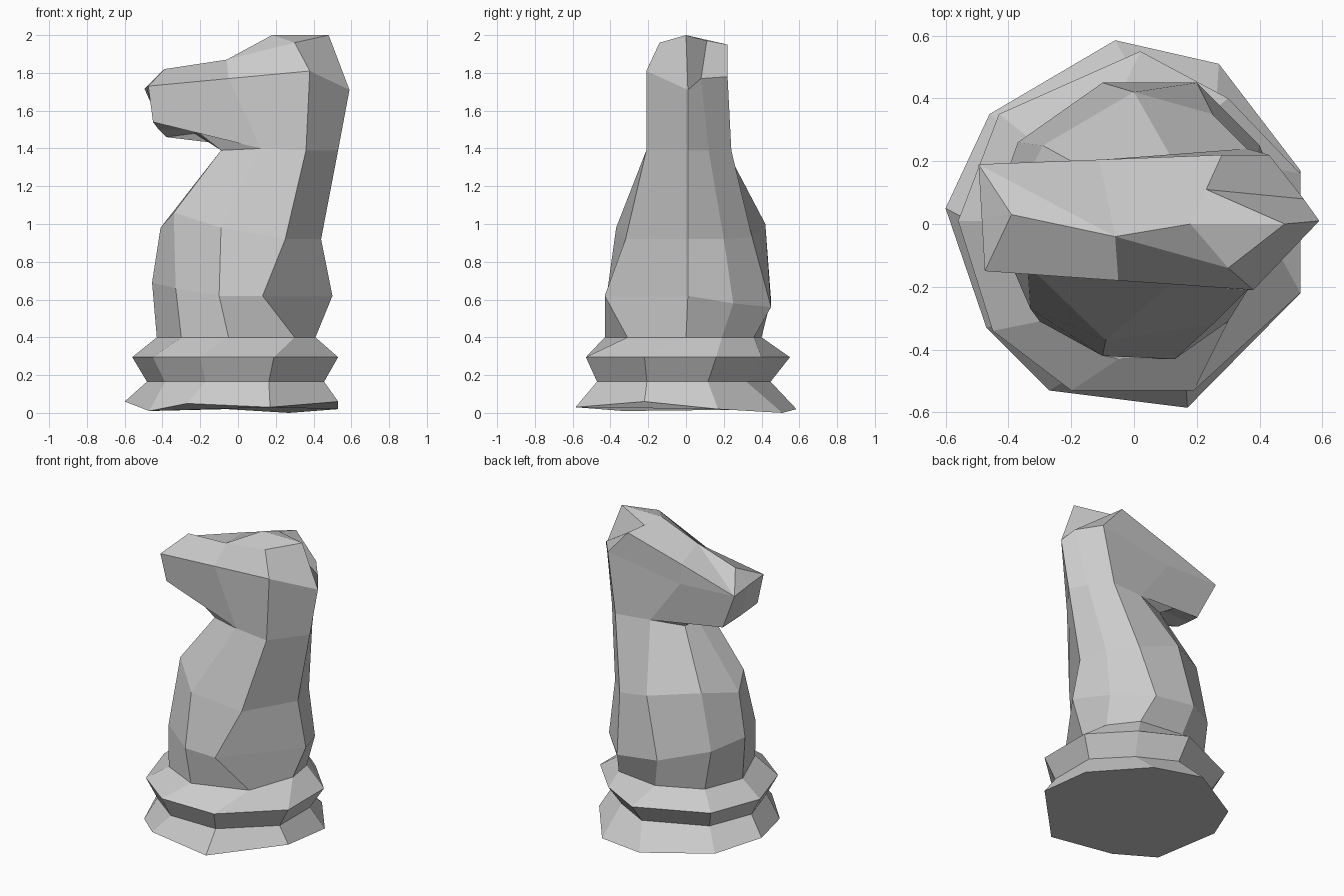
import bpy
import bmesh

if "Cube" in bpy.data.objects:
    bpy.data.objects.remove(bpy.data.objects["Cube"])


def loft(name, rings, cap_bottom=False):
    """Skin a stack of 9-sided rings; repeated points collapse to shared corners."""
    bm = bmesh.new()
    cache = {}

    def corner(p):
        key = tuple(round(c, 3) for c in p)
        if key not in cache:
            cache[key] = bm.verts.new(key)
        return cache[key]

    loops = [[corner(p) for p in ring] for ring in rings]
    for low, high in zip(loops, loops[1:]):
        for i in range(len(low)):
            j = (i + 1) % len(low)
            quad = list(dict.fromkeys((low[i], low[j], high[j], high[i])))
            if len(quad) > 2 and bm.faces.get(quad) is None:
                bm.faces.new(quad)
    if cap_bottom:
        bm.faces.new(loops[0][::-1])
    mesh = bpy.data.meshes.new(name)
    bm.to_mesh(mesh)
    bm.free()
    obj = bpy.data.objects.new(name, mesh)
    bpy.context.collection.objects.link(obj)
    return obj


def swap(ring, changes):
    """Copy a ring with some of its points moved."""
    return [changes.get(i, p) for i, p in enumerate(ring)]


def level(outline, z, sx=1, sy=1, dx=0, dy=0):
    """Lift a flat outline to a height, scaled and shifted."""
    return [(x * sx + dx, y * sy + dy, z) for x, y in outline]


# Base: irregular foot, waist, collar ring and the seat of the body
foot_outline = [(-.60, .05), (-.47, -.33), (-.27, -.53), (.17, -.585), (.53, -.22),
                (.53, .17), (.27, .51), (-.06, .585), (-.46, .35)]
foot_z = [.06, .01, .05, .03, .06, .02, 0, .02, .03]
foot = [(x, y, z) for (x, y), z in zip(foot_outline, foot_z)]
ring_outline = [(-.56, .01), (-.45, -.34), (-.20, -.53), (.19, -.53), (.53, -.22),
                (.53, .16), (.30, .40), (.02, .55), (-.43, .35)]
seat_outline = [(-.43, .01), (-.30, -.31), (-.05, -.43), (.30, -.31), (.41, 0),
                (.38, .19), (.25, .36), (-.05, .40), (-.33, .27)]
seat = level(seat_outline, .40)
loft("base", [foot, level(ring_outline, .165, .86, .85, 0, -.02),
              level(ring_outline, .295), seat], True)

# Chest and neck, starting at the muzzle side and turning past the front
belly = [(-.455, .02, .69), (-.33, -.27, .66), (-.10, -.42, .62),
         (.13, -.43, .62), (.50, .01, .62), (.40, .25, .58),
         (.20, .45, .56), (-.10, .45, .60), (-.37, .26, .66)]
chest = [(-.41, .02, .98), (-.34, -.13, 1.06), (-.09, -.37, .98),
         (.25, -.32, .92), (.44, .01, .92), (.39, .20, .92),
         (.25, .35, .93), (0, .42, 1.0), (-.29, .25, 1.03)]
throat = [(-.09, .01, 1.39), (-.09, -.12, 1.39), (.12, -.19, 1.40),
          (.36, -.21, 1.39), (.53, .01, 1.39), (.47, .12, 1.39),
          (.36, .24, 1.39), (.12, .21, 1.40), (-.09, .14, 1.39)]

# Head: underside of the jaw, chin, cheeks, then ears and ridge
jaw = swap(throat, {0: (-.23, .02, 1.50), 1: (-.23, -.13, 1.50), 8: (-.23, .15, 1.48)})
chin = swap(jaw, {0: (-.42, .02, 1.50), 1: (-.45, -.12, 1.54), 8: (-.38, .15, 1.46)})
cheek = [(-.485, .02, 1.725), (-.475, -.15, 1.73), (-.05, -.18, 1.77),
         (.38, -.21, 1.81), (.59, .01, 1.71), (.54, .08, 1.77),
         (.43, .22, 1.78), (-.10, .205, 1.70), (-.495, .19, 1.715)]
nose, brow, poll = (-.39, .03, 1.82), (-.06, -.04, 1.87), (.18, 0, 2.0)
crown = [nose, nose, brow, (.30, -.14, 1.96), (.48, 0, 2.0),
         (.23, .11, 1.97), (.28, .22, 1.95), (-.11, .205, 1.835), cheek[8]]
ridge = [brow] * 3 + [poll] * 4 + [brow] * 2
loft("horse_body_and_head",
     [seat, belly, chest, throat, jaw, chin, cheek, crown, ridge])
